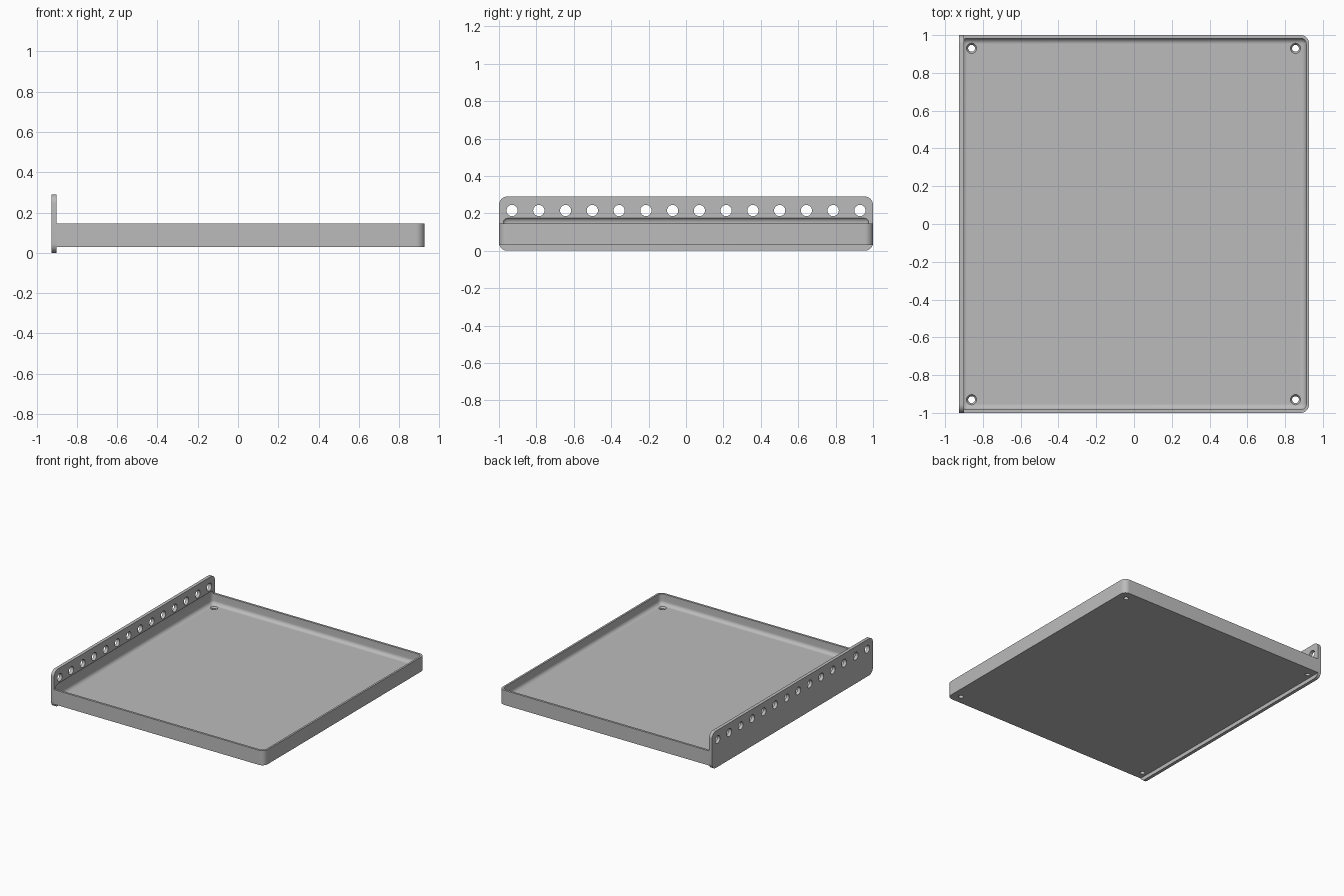
import bpy
import bmesh
import math
from mathutils import Matrix, Vector

cube = bpy.data.objects.get("Cube")
if cube:
    bpy.data.objects.remove(cube, do_unlink=True)

# Single grey finish
grey = bpy.data.materials.new("plain grey")
grey.use_nodes = True
grey.diffuse_color = (0.5, 0.5, 0.5, 1)
grey.node_tree.nodes["Principled BSDF"].inputs["Base Color"].default_value = (0.5, 0.5, 0.5, 1)


def finish(name, bm):
    bmesh.ops.recalc_face_normals(bm, faces=bm.faces)
    mesh = bpy.data.meshes.new(name)
    bm.to_mesh(mesh)
    bm.free()
    mesh.materials.append(grey)
    obj = bpy.data.objects.new(name, mesh)
    bpy.context.collection.objects.link(obj)
    return obj


def box(name, low, high, radius, rounded):
    """Box from corner to corner, rounding the edges chosen by a rule."""
    low, high = Vector(low), Vector(high)
    bm = bmesh.new()
    bmesh.ops.create_cube(bm, size=1)
    bmesh.ops.scale(bm, vec=high - low, verts=bm.verts)
    bmesh.ops.translate(bm, vec=(low + high) / 2, verts=bm.verts)
    edges = [e for e in bm.edges if rounded(e.verts[0].co, e.verts[1].co)]
    bmesh.ops.bevel(bm, geom=edges, offset=radius, segments=8, profile=0.5, affect='EDGES')
    return finish(name, bm)


def cylinders(name, centres, r1, r2, depth, turn=Matrix()):
    """One cutter holding a row of round pins."""
    bm = bmesh.new()
    for c in centres:
        bmesh.ops.create_cone(bm, cap_ends=True, segments=32, radius1=r1, radius2=r2,
                              depth=depth, matrix=Matrix.Translation(c) @ turn)
    return finish(name, bm)


def cut(obj, cutter):
    mod = obj.modifiers.new("cut", 'BOOLEAN')
    mod.operation = 'DIFFERENCE'
    mod.solver = 'EXACT'
    mod.object = cutter
    bpy.context.view_layer.objects.active = obj
    bpy.ops.object.modifier_apply(modifier=mod.name)


BACK, FACE, END = -0.927, -0.901, 0.927
BASE, FLOOR, RIM = 0.03, 0.062, 0.145

# Tray body, with the two free vertical corners rounded
tray = box("tray", (FACE, -1, BASE), (END, 1, RIM), 0.045,
           lambda a, b: a.x > 0 and b.x > 0 and abs(a.z - b.z) > 0.01)

# Upright mounting plate with rounded corners
plate = box("mounting_plate", (BACK, -1, 0), (FACE, 1, 0.29), 0.045,
            lambda a, b: abs(a.x - b.x) > 0.01)

# Hollow with soft edges, which also leaves a shallow recess in the plate
hollow = box("hollow_cutter", (FACE - 0.012, -0.983, FLOOR), (END - 0.015, 0.983, 0.18),
             0.03, lambda a, b: True)

# Row of holes along the plate
row = [(FACE, -0.93 + 1.86 * i / 13, 0.215) for i in range(14)]
plate_holes = cylinders("plate_hole_cutter", row, 0.03, 0.03, 0.2,
                        Matrix.Rotation(math.pi / 2, 4, 'Y'))

# Countersunk screw holes in the tray corners
corners = [(x, y) for x in (-0.86, 0.855) for y in (-0.93, 0.93)]
screw_holes = cylinders("screw_hole_cutter", [(x, y, BASE) for x, y in corners],
                        0.018, 0.018, 0.1)
sinks = cylinders("countersink_cutter", [(x, y, FLOOR) for x, y in corners],
                  0.018, 0.036, 0.024)

cut(tray, hollow)
cut(tray, screw_holes)
cut(tray, sinks)
cut(plate, hollow)
cut(plate, plate_holes)

for cutter in (hollow, plate_holes, screw_holes, sinks):
    bpy.data.objects.remove(cutter, do_unlink=True)

# Smooth curves, sharp edges
for obj in (tray, plate):
    bpy.ops.object.select_all(action='DESELECT')
    obj.select_set(True)
    bpy.context.view_layer.objects.active = obj
    bpy.ops.object.shade_smooth_by_angle(angle=math.radians(30))
